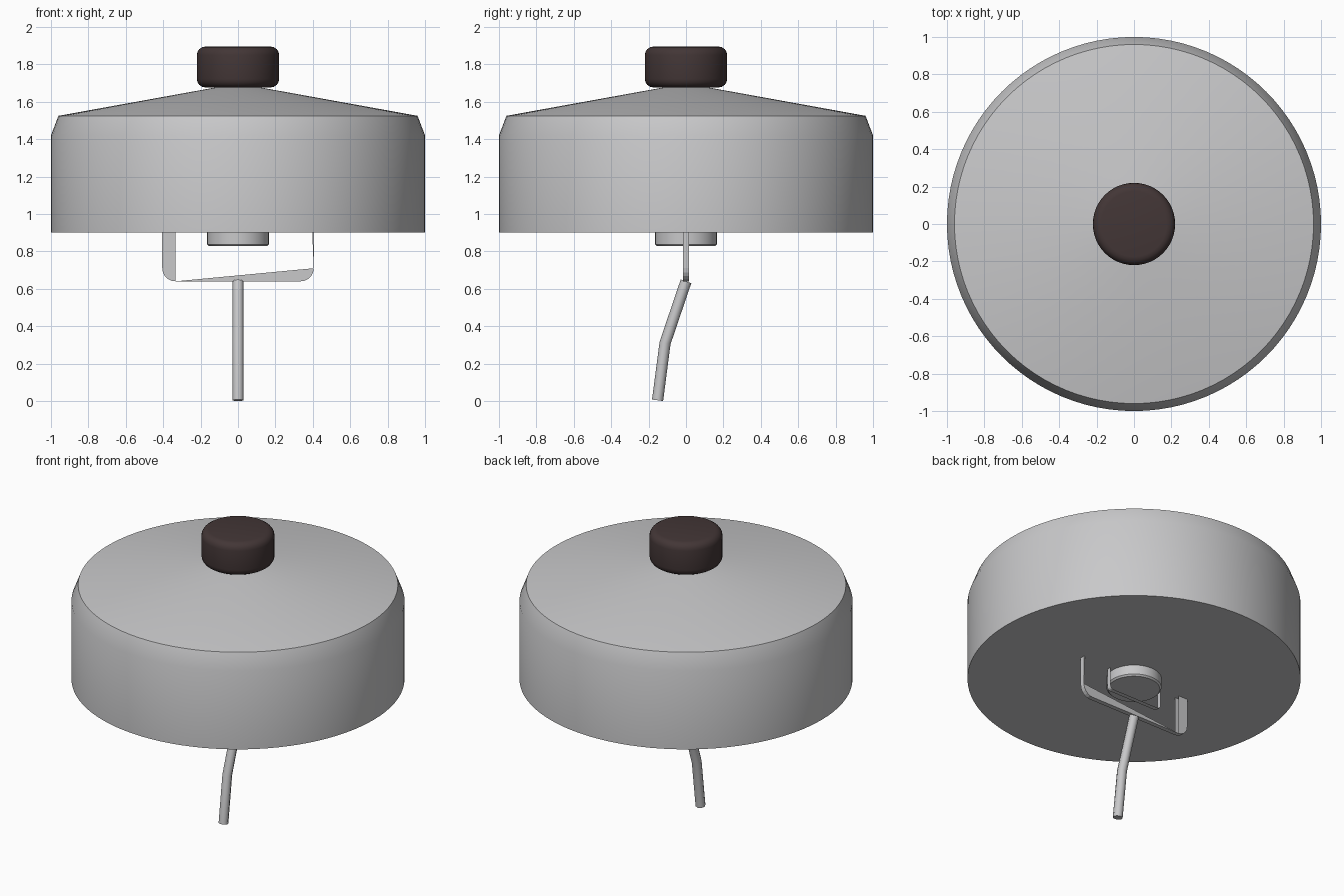
import bpy, bmesh, math

if "Cube" in bpy.data.objects:
    bpy.data.objects.remove(bpy.data.objects["Cube"], do_unlink=True)


def material(name, colour):
    m = bpy.data.materials.new(name)
    m.use_nodes = True
    m.diffuse_color = colour
    m.node_tree.nodes["Principled BSDF"].inputs["Base Color"].default_value = colour
    return m


METAL = material("light grey metal", (0.58, 0.58, 0.59, 1))
DARK = material("dark brown plastic", (0.056, 0.037, 0.037, 1))


def add_mesh(name, bm, mat, smooth=None):
    mesh = bpy.data.meshes.new(name)
    bm.to_mesh(mesh)
    bm.free()
    mesh.materials.append(mat)
    ob = bpy.data.objects.new(name, mesh)
    bpy.context.collection.objects.link(ob)
    if smooth:
        bpy.ops.object.select_all(action='DESELECT')
        ob.select_set(True)
        bpy.context.view_layer.objects.active = ob
        bpy.ops.object.shade_smooth_by_angle(angle=math.radians(smooth))
    return ob


def lathe(name, profile, mat, sides=96):
    """Closed solid from (radius, z) points listed bottom to top."""
    bm = bmesh.new()
    rings = []
    for r, z in profile:
        rings.append([bm.verts.new((r * math.cos(a), r * math.sin(a), z))
                      for a in (2 * math.pi * i / sides for i in range(sides))])
    for low, high in zip(rings, rings[1:]):
        for i in range(sides):
            j = (i + 1) % sides
            bm.faces.new((low[i], low[j], high[j], high[i]))
    bm.faces.new(rings[0][::-1])
    bm.faces.new(rings[-1])
    return add_mesh(name, bm, mat, 30)


def arc(cx, cz, r, start, end, steps=5):
    return [(cx + r * math.cos(math.radians(start + (end - start) * i / steps)),
             cz + r * math.sin(math.radians(start + (end - start) * i / steps)))
            for i in range(steps + 1)]


# Domed housing
lathe("housing", [(1, 0.9), (1, 1.42), (0.96, 1.525), (0.09, 1.682)], METAL)

# Round knob with softened rims
knob_profile = arc(0.175, 1.722, 0.045, -90, 0, 4) + arc(0.175, 1.85, 0.045, 0, 90, 4)
lathe("top_knob", knob_profile, DARK, 48)

# Short hub under the housing
lathe("hub", [(0.155, 0.828), (0.165, 0.838), (0.165, 0.91)], METAL, 48)

# Hanging bracket: side plates, outer rim and inner ribbon
T = 0.015
left_corner = arc(-0.335, 0.71, 0.07, 180, 270)
right_corner = arc(0.335, 0.71, 0.07, 270, 360)
plates = [
    [(-0.405, 0.9)] + left_corner + [(-0.335, 0.9)],
    [(-0.335, 0.64)] + right_corner,
    [(0.405, 0.71), (0.405, 0.9), (0.397, 0.9)],
]
bm = bmesh.new()
for outline in plates:
    bm.faces.new([bm.verts.new((x, -T, z)) for x, z in outline])
    bm.faces.new([bm.verts.new((x, T, z)) for x, z in reversed(outline)])


def ribbon(path):
    pairs = [(bm.verts.new((x, -T, z)), bm.verts.new((x, T, z))) for x, z in path]
    for (a, b), (c, d) in zip(pairs, pairs[1:]):
        bm.faces.new((a, b, d, c))


ribbon([(-0.405, 0.9)] + left_corner + right_corner + [(0.405, 0.9)])
ribbon([(0.195, 0.9)] + arc(0.175, 0.775, 0.02, 0, -90, 3)
       + arc(-0.175, 0.775, 0.02, -90, -180, 3) + [(-0.195, 0.9)])
add_mesh("bracket", bm, METAL)

# Bent rod hanging from the bracket
curve = bpy.data.curves.new("bent_rod", 'CURVE')
curve.dimensions = '3D'
curve.bevel_depth = 0.03
curve.bevel_resolution = 2
curve.use_fill_caps = True
spline = curve.splines.new('POLY')
spline.points.add(2)
for point, (y, z) in zip(spline.points, [(0, 0.64), (-0.112, 0.31), (-0.152, 0.004)]):
    point.co = (0, y, z, 1)
curve.materials.append(METAL)
bpy.context.collection.objects.link(bpy.data.objects.new("bent_rod", curve))
